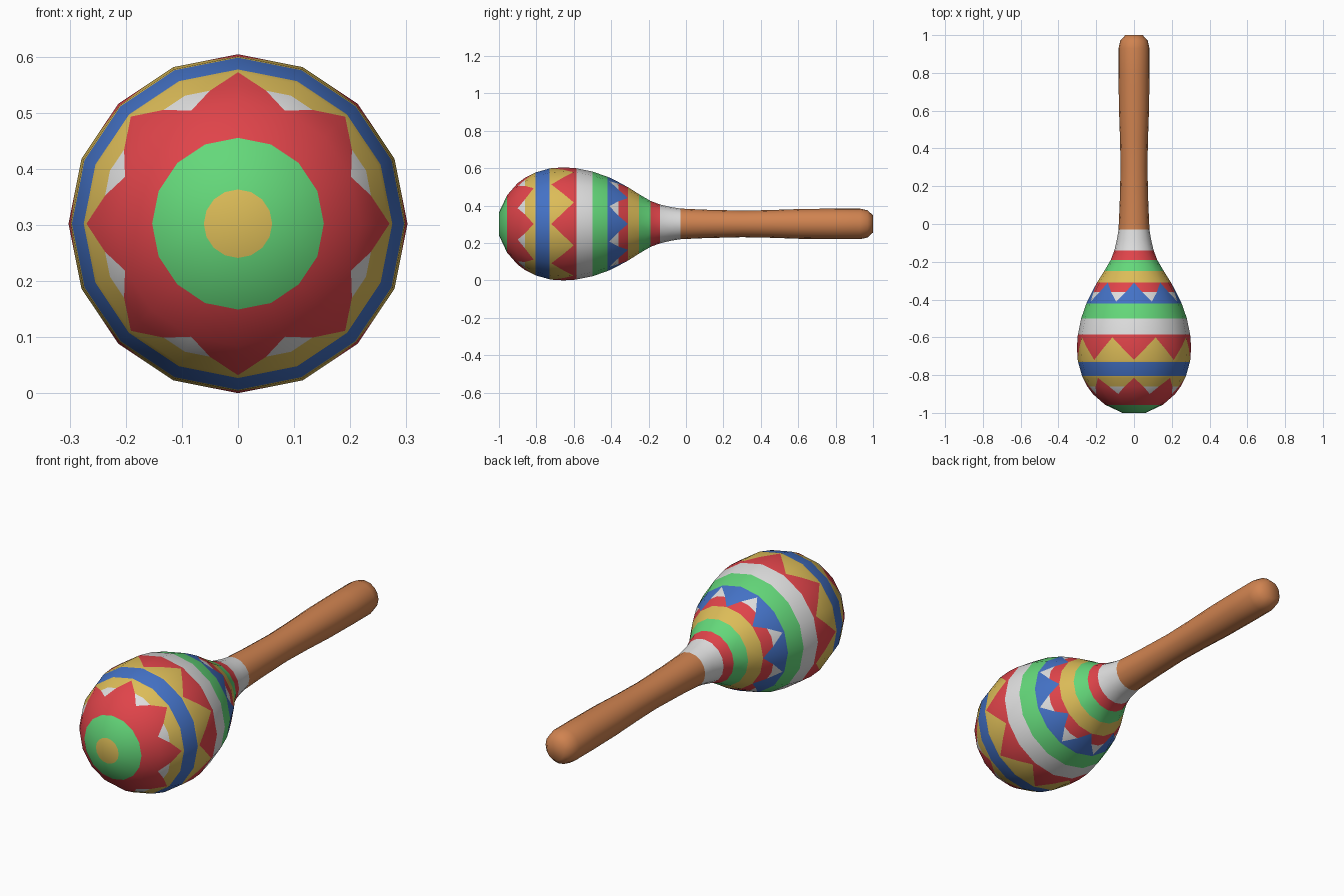
import bpy, bmesh, math

if "Cube" in bpy.data.objects:
    bpy.data.objects.remove(bpy.data.objects["Cube"])

SIDES = 16
AXIS_Z = 0.302


def srgb(r, g, b):
    def lin(c):
        c /= 255
        return c / 12.92 if c < 0.04045 else ((c + 0.055) / 1.055) ** 2.4
    return (lin(r), lin(g), lin(b), 1)


COLOURS = {
    "red": srgb(224, 68, 74),
    "yellow": srgb(220, 188, 88),
    "green": srgb(100, 216, 122),
    "blue": srgb(68, 114, 198),
    "white": srgb(222, 222, 222),
    "wood_orange": srgb(208, 131, 80),
}
MATS = {}
for name, col in COLOURS.items():
    MATS[name] = bpy.data.materials.new(name)
    MATS[name].diffuse_color = col
NAMES = list(COLOURS)

# Zigzags: (colour, y where triangles merge, y of the tips)
STAR = ("red", -0.90, -0.815)
TEETH = ("red", -0.60, -0.72)
CROWN = ("blue", -0.41, -0.31)

# Bands: (end y, end radius, colour, zigzag)
HEAD_START = (-1.0, 0.061)
HEAD = [
    (-0.957, 0.153, "green", None),
    (-0.90, 0.218, "red", None),
    (-0.86, 0.247, "white", STAR),
    (-0.815, 0.270, "yellow", STAR),
    (-0.805, 0.275, "yellow", None),
    (-0.73, 0.296, "blue", None),
    (-0.72, 0.298, "yellow", None),
    (-0.655, 0.302, "yellow", TEETH),
    (-0.60, 0.299, "yellow", TEETH),
    (-0.585, 0.297, "red", None),
    (-0.50, 0.280, "white", None),
    (-0.42, 0.252, "green", None),
    (-0.41, 0.248, "blue", None),
    (-0.36, 0.223, "white", CROWN),
    (-0.31, 0.196, "red", CROWN),
    (-0.25, 0.158, "yellow", None),
    (-0.19, 0.123, "green", None),
    (-0.14, 0.104, "red", None),
    (-0.08, 0.090, "white", None),
    (-0.03, 0.082, "white", None),
]
HANDLE_START = (-0.03, 0.082)
HANDLE = [(y, r, "wood_orange", None) for y, r in
          [(0.10, 0.076), (0.30, 0.071), (0.45, 0.074), (0.62, 0.080),
           (0.80, 0.082), (0.93, 0.082), (0.97, 0.073), (1.0, 0.046)]]


def ring_point(k, y, r):
    a = 2 * math.pi * k / SIDES
    return (r * math.sin(a), y, AXIS_Z + r * math.cos(a))


def mix(p, q, t):
    return tuple(a + (b - a) * t for a, b in zip(p, q))


def turned_part(name, start, bands, start_cap=None, end_cap=None):
    bm = bmesh.new()

    def face(points, colour):
        pts = []
        for p in points:
            if all(math.dist(p, q) > 1e-5 for q in pts):
                pts.append(p)
        if len(pts) > 2:
            bm.faces.new([bm.verts.new(p) for p in pts]).material_index = NAMES.index(colour)

    def cap(y, r, colour):
        face([ring_point(k, y, r) for k in range(SIDES)], colour)

    if start_cap:
        cap(*start, start_cap)
    y0, r0 = start
    for y1, r1, colour, zig in bands:
        for k in range(SIDES):
            # run each sector from the tip side (even) to the valley side (odd)
            e, o = (k, k + 1) if k % 2 == 0 else (k + 1, k)
            a0, b0 = ring_point(e, y0, r0), ring_point(o, y0, r0)
            a1, b1 = ring_point(e, y1, r1), ring_point(o, y1, r1)
            if zig is None:
                face([a0, b0, b1, a1], colour)
                continue
            zcol, valley, tip = zig
            m0 = mix(a0, b0, (tip - y0) / (tip - valley))
            m1 = mix(a1, b1, (tip - y1) / (tip - valley))
            face([a0, m0, m1, a1], zcol)
            face([m0, b0, b1, m1], colour)
        y0, r0 = y1, r1
    if end_cap:
        cap(y0, r0, end_cap)

    bmesh.ops.remove_doubles(bm, verts=bm.verts, dist=1e-5)
    bmesh.ops.recalc_face_normals(bm, faces=bm.faces)
    # make sure the open shells point outwards
    f = max(bm.faces, key=lambda g: g.calc_center_median().z)
    if f.normal.z < 0:
        bmesh.ops.reverse_faces(bm, faces=bm.faces)
    me = bpy.data.meshes.new(name)
    bm.to_mesh(me)
    bm.free()
    for n in NAMES:
        me.materials.append(MATS[n])
    ob = bpy.data.objects.new(name, me)
    bpy.context.collection.objects.link(ob)
    bpy.ops.object.select_all(action='DESELECT')
    ob.select_set(True)
    bpy.context.view_layer.objects.active = ob
    bpy.ops.object.shade_smooth_by_angle(angle=math.radians(50))
    return ob


# Painted rattle head and turned handle
turned_part("rattle_head", HEAD_START, HEAD, start_cap="yellow")
turned_part("handle", HANDLE_START, HANDLE, end_cap="wood_orange")

for m in bpy.data.materials:
    if m.users and not m.is_grease_pencil:
        m.use_nodes = True
        m.node_tree.nodes["Principled BSDF"].inputs["Base Color"].default_value = m.diffuse_color
